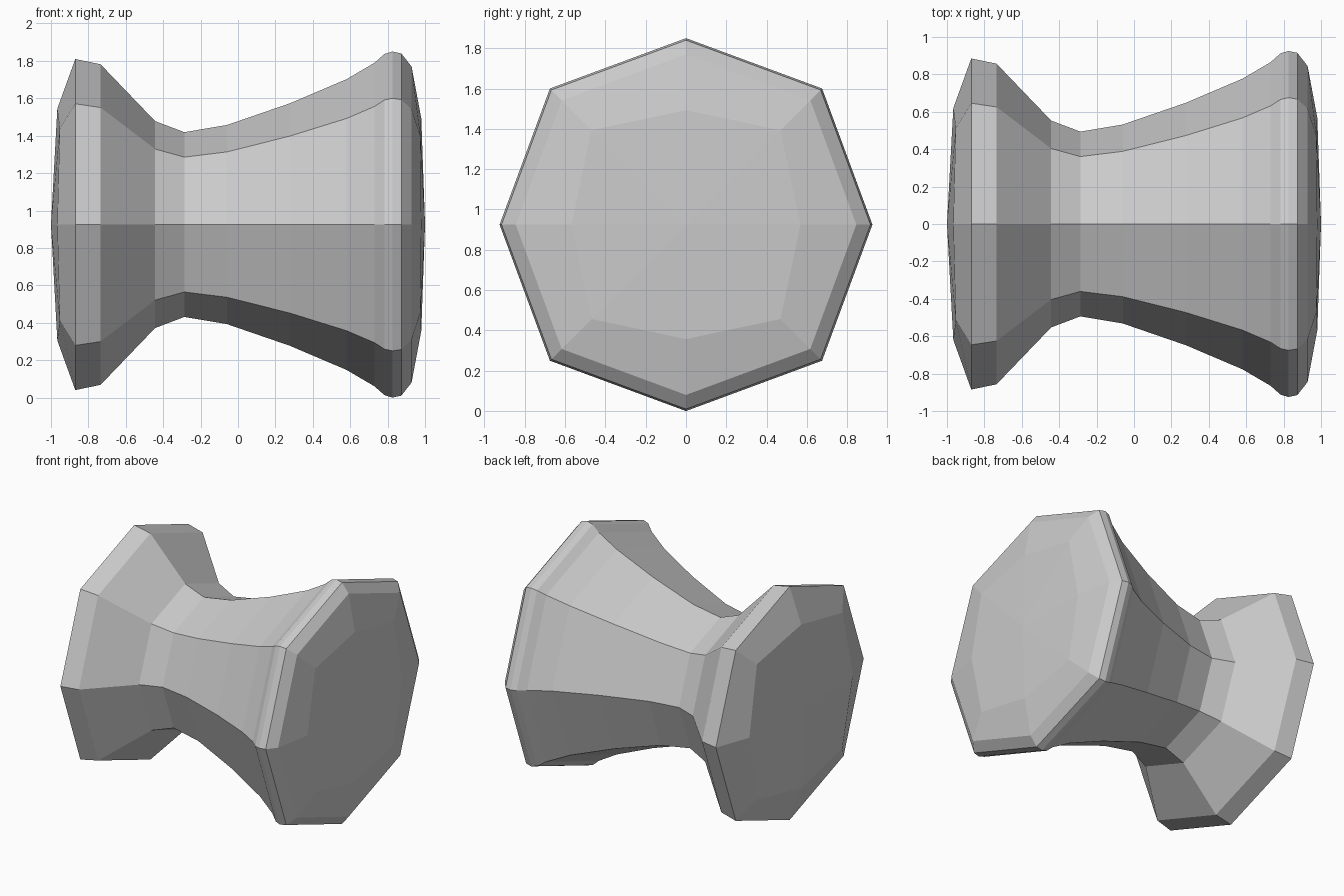
import bpy, bmesh

if "Cube" in bpy.data.objects:
    bpy.data.objects.remove(bpy.data.objects["Cube"])

CENTRE_Z = 0.925
DIAG = 0.73  # diagonal corners sit slightly outside a regular octagon

# Profile along x: (x, radius)
body = [(-0.87, 0.885), (-0.735, 0.857), (-0.443, 0.553), (-0.287, 0.494),
        (-0.06, 0.532), (0.277, 0.648), (0.58, 0.777), (0.73, 0.865),
        (0.783, 0.912), (0.825, 0.925), (0.873, 0.915), (0.928, 0.845)]

bm = bmesh.new()


def ring(x, r, diag_x=None, diag=DIAG):
    """Eight-sided ring around the x axis, corners up, down and sideways."""
    dx = x if diag_x is None else diag_x
    d = r * diag
    corners = [(x, r, 0), (dx, d, d), (x, 0, r), (dx, -d, d),
               (x, -r, 0), (dx, -d, -d), (x, 0, -r), (dx, d, -d)]
    return [bm.verts.new((px, y, z + CENTRE_Z)) for px, y, z in corners]


# Flared body with shallow domed ends
rings = [ring(-0.966, 0.62, -0.953, 0.825)]
rings += [ring(x, r) for x, r in body]
rings.append(ring(0.98, 0.568, 0.976, 0.825))
for a, b in zip(rings, rings[1:]):
    for i in range(8):
        j = (i + 1) % 8
        bm.faces.new((a[i], a[j], b[j], b[i]))
for loop, x in ((rings[0], -1.0), (rings[-1], 1.0)):
    tip = bm.verts.new((x, 0, CENTRE_Z))
    for i in range(8):
        bm.faces.new((loop[i], loop[(i + 1) % 8], tip))

bmesh.ops.recalc_face_normals(bm, faces=bm.faces)
mesh = bpy.data.meshes.new("flared_knob")
bm.to_mesh(mesh)
bm.free()
knob = bpy.data.objects.new("flared_knob", mesh)
bpy.context.collection.objects.link(knob)
